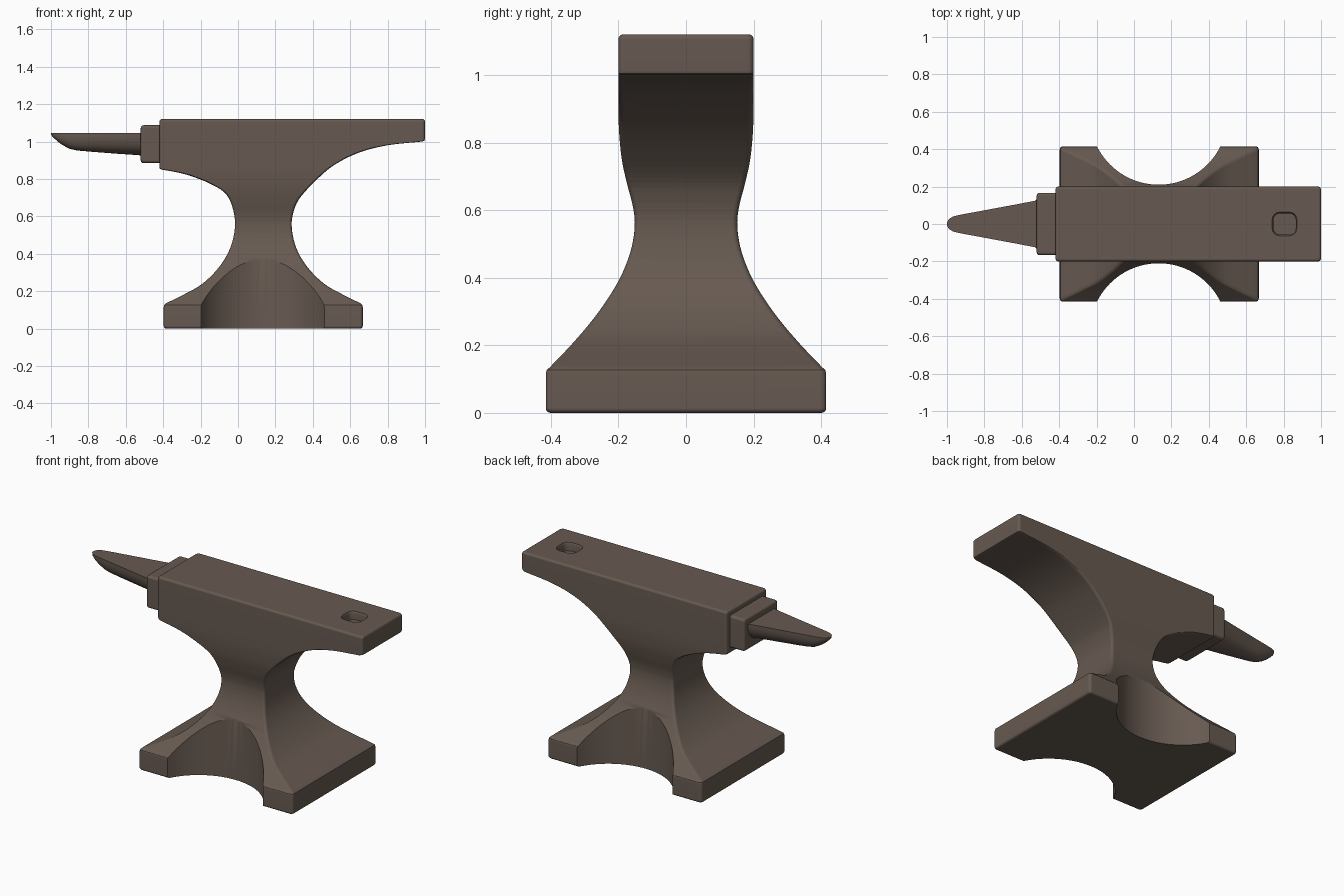
import bpy, bmesh, math
from mathutils import Vector

if "Cube" in bpy.data.objects:
    bpy.data.objects.remove(bpy.data.objects["Cube"])

iron = bpy.data.materials.new("dark_brown_iron")
iron.diffuse_color = (0.135, 0.102, 0.082, 1)
iron.use_nodes = True
iron.node_tree.nodes["Principled BSDF"].inputs["Base Color"].default_value = iron.diffuse_color


def loft(name, rings):
    """Skin a list of equal-length closed rings and cap both ends."""
    bm = bmesh.new()
    vs = [[bm.verts.new(p) for p in r] for r in rings]
    n = len(vs[0])
    for a, b in zip(vs, vs[1:]):
        for i in range(n):
            j = (i + 1) % n
            bm.faces.new((a[i], a[j], b[j], b[i]))
    bm.faces.new(vs[0])
    bm.faces.new(vs[-1])
    bmesh.ops.recalc_face_normals(bm, faces=bm.faces[:])
    me = bpy.data.meshes.new(name)
    bm.to_mesh(me)
    bm.free()
    ob = bpy.data.objects.new(name, me)
    me.materials.append(iron)
    bpy.context.collection.objects.link(ob)
    return ob


def rounded_rect(x0, x1, y0, y1, r, seg=4):
    """Rounded rectangle as 2D points."""
    pts = []
    for k, (cx, cy) in enumerate(((x1 - r, y1 - r), (x0 + r, y1 - r), (x0 + r, y0 + r), (x1 - r, y0 + r))):
        for i in range(seg + 1):
            a = math.pi / 2 * (k + i / seg)
            pts.append((cx + r * math.cos(a), cy + r * math.sin(a)))
    return pts


def spline(pts, n=5):
    """Catmull-Rom curve through 2D points."""
    p = [Vector(q) for q in pts]
    p = [2 * p[0] - p[1]] + p + [2 * p[-1] - p[-2]]
    out = []
    for a, b, c, d in zip(p, p[1:], p[2:], p[3:]):
        for i in range(n):
            t = i / n
            out.append(0.5 * (2 * b + (c - a) * t + (2 * a - 5 * b + 4 * c - d) * t * t
                              + (3 * b - a - 3 * c + d) * t ** 3))
    return out + [p[-2]]


def at(curve, z):
    """Value of a (value, z) curve at height z."""
    if z <= curve[0].y:
        return curve[0].x
    for a, b in zip(curve, curve[1:]):
        if z <= b.y:
            return a.x + (b.x - a.x) * (z - a.y) / max(b.y - a.y, 1e-9)
    return curve[-1].x


def finish(ob):
    bpy.ops.object.select_all(action='DESELECT')
    bpy.context.view_layer.objects.active = ob
    ob.select_set(True)
    for m in list(ob.modifiers):
        bpy.ops.object.modifier_apply(modifier=m.name)
    bpy.ops.object.shade_smooth_by_angle(angle=math.radians(32))
    w = ob.modifiers.new("even_shading", 'WEIGHTED_NORMAL')
    w.keep_sharp = True


# body outlines as (distance, height): left, right, and half depth
left = spline([(-0.385, 0.135), (-0.29, 0.182), (-0.19, 0.24), (-0.10, 0.33), (-0.04, 0.435), (-0.016, 0.55),
               (-0.03, 0.65), (-0.07, 0.725), (-0.15, 0.775), (-0.25, 0.815), (-0.33, 0.836), (-0.41, 0.85)])
left = [Vector((-0.397, 0.115)), Vector((-0.394, 0.127))] + left + [Vector((-0.418, 0.855)), Vector((-0.42, 0.865))]
right = spline([(0.655, 0.135), (0.56, 0.182), (0.46, 0.24), (0.37, 0.33), (0.31, 0.435), (0.287, 0.55),
                (0.302, 0.64), (0.34, 0.71), (0.43, 0.805), (0.52, 0.878), (0.65, 0.942), (0.80, 0.98), (0.985, 1.0)])
right = [Vector((0.667, 0.115)), Vector((0.664, 0.127))] + right + [Vector((0.996, 1.004)), Vector((1.0, 1.014))]
half = spline([(0.403, 0.135), (0.33, 0.212), (0.26, 0.297), (0.20, 0.39), (0.165, 0.475), (0.152, 0.55),
               (0.157, 0.61), (0.175, 0.68), (0.19, 0.75), (0.198, 0.83), (0.20, 0.90)])
half = [Vector((0.415, 0.115)), Vector((0.412, 0.127))] + half

# main body: stacked rounded rectangles with eased bottom and top rims
R, TOP = 0.014, 1.12
levels = sorted({round(p.y, 3) for p in left + right + half})
rim = [(R * (1 - math.sin(a)), R * (1 - math.cos(a))) for a in (math.pi / 8 * i for i in range(5))]
stack = [(d, i) for d, i in zip([r[1] for r in rim], [r[0] for r in rim])]
stack += [(z, 0) for z in levels]
stack += [(TOP - d, i) for i, d in reversed(rim)]
rings = []
for z, ins in stack:
    h = at(half, z) - ins
    rect = rounded_rect(at(left, z) + ins, at(right, z) - ins, -h, h, R + 0.002)
    rings.append([(x, y, z) for x, y in rect])
body = loft("anvil_body", rings)

# cutters: round scoops on both long sides of the foot, and the square tool hole
cutters = []
for s in (-1, 1):
    ring = [(0.132 + 0.368 * math.cos(2 * math.pi * i / 96), s * 0.578 + 0.368 * math.sin(2 * math.pi * i / 96))
            for i in range(96)]
    cutters.append(loft("foot_scoop_cutter", [[(x, y, z) for x, y in ring] for z in (-0.1, 0.7)]))
hole = []
for z, g in ((1.07, 0), (1.108, 0), (1.122, 0.008), (1.2, 0.008)):
    hole.append([(x, y, z) for x, y in rounded_rect(0.745 - g, 0.865 + g, -0.057 - g, 0.057 + g, 0.035 + g)])
cutters.append(loft("tool_hole_cutter", hole))
for c in cutters:
    c.hide_render = True
    m = body.modifiers.new("cut", 'BOOLEAN')
    m.operation, m.solver, m.object = 'DIFFERENCE', 'EXACT', c
finish(body)
for c in cutters:
    bpy.data.objects.remove(c)

# stepped block between face and horn
rings = []
for x, ins in [(-0.52 + d, i) for i, d in rim[0:]][::1] + [(-0.40, 0)]:
    rings.append([(x, y, z) for y, z in rounded_rect(-0.167 + ins, 0.167 - ins, 0.885 + ins, 1.087 - ins, R + 0.002)])
finish(loft("horn_step", rings))

# horn: flat top with rounded belly, as (x, half width, depth)
sections = [(-0.50, 0.136, 0.125), (-0.52, 0.132, 0.122), (-0.53, 0.124, 0.119), (-0.65, 0.101, 0.111),
            (-0.78, 0.077, 0.101), (-0.86, 0.062, 0.094), (-0.90, 0.055, 0.085), (-0.94, 0.047, 0.064),
            (-0.965, 0.041, 0.045), (-0.985, 0.030, 0.027), (-0.995, 0.018, 0.016), (-1.0, 0.006, 0.008)]
rings = []
for x, w, d in sections:
    ring = []
    for i in range(25):
        a = math.pi * i / 24
        c, s = math.cos(a), math.sin(a)
        ring.append((x, w * math.copysign(abs(c) ** 0.85, c), 1.046 - d * s ** 0.85))
    rings.append(ring)
finish(loft("horn", rings))
